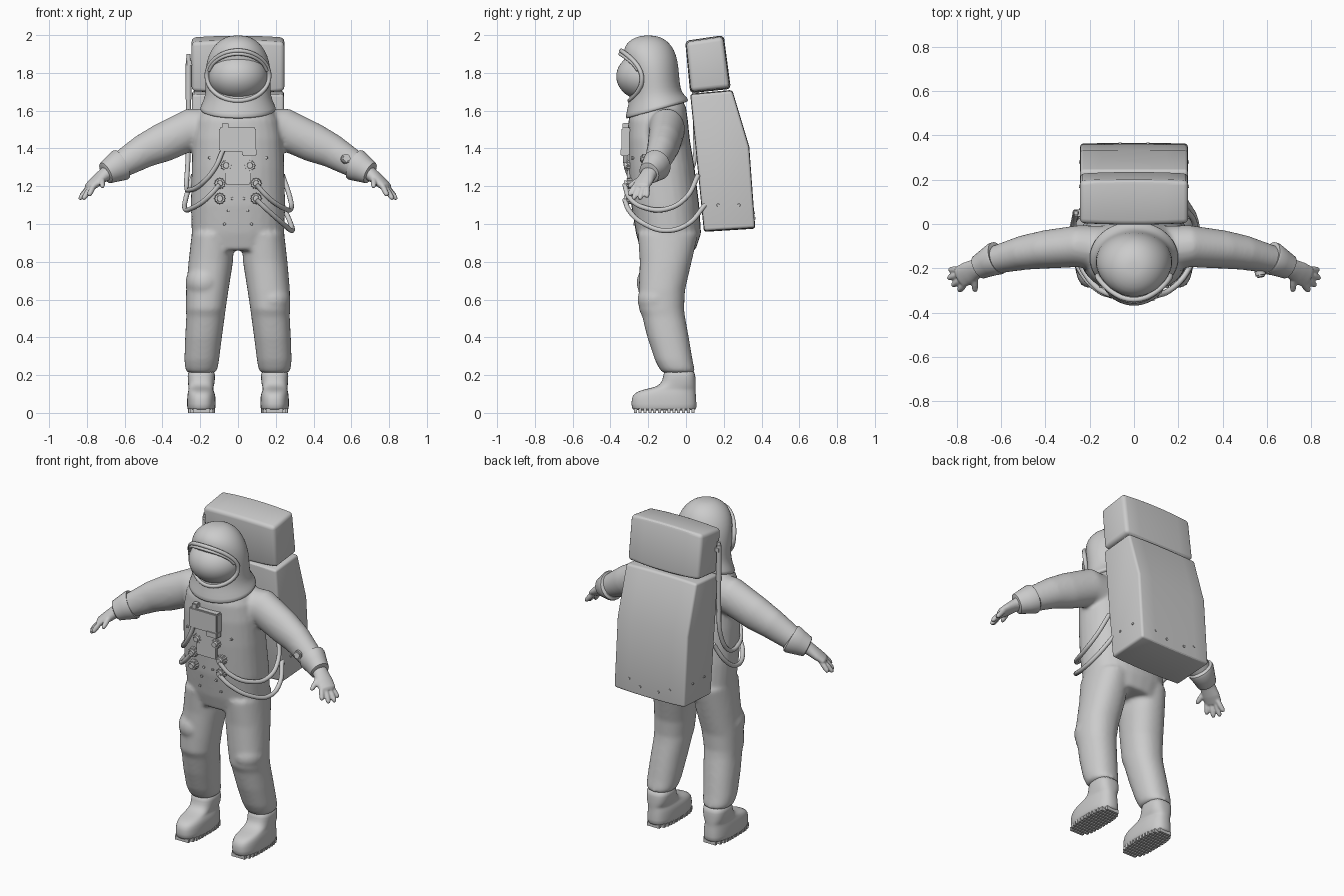
import bpy, bmesh, math
from mathutils import Vector, Matrix

cube = bpy.data.objects.get("Cube")
if cube:
    bpy.data.objects.remove(cube)

grey = bpy.data.materials.new("suit grey")
grey.use_nodes = True
grey.diffuse_color = (0.6, 0.6, 0.6, 1)
grey.node_tree.nodes["Principled BSDF"].inputs["Base Color"].default_value = (0.6, 0.6, 0.6, 1)


# ---- helpers ----
def finish(bm, name, mirror=False, voxel=0, subsurf=0, angle=35):
    bmesh.ops.recalc_face_normals(bm, faces=bm.faces)
    mesh = bpy.data.meshes.new(name)
    bm.to_mesh(mesh)
    bm.free()
    ob = bpy.data.objects.new(name, mesh)
    bpy.context.collection.objects.link(ob)
    mesh.materials.append(grey)
    bpy.ops.object.select_all(action='DESELECT')
    ob.select_set(True)
    bpy.context.view_layer.objects.active = ob
    bpy.ops.object.shade_smooth_by_angle(angle=math.radians(angle))
    if voxel:
        mod = ob.modifiers.new("blend", 'REMESH')
        mod.mode, mod.voxel_size, mod.use_smooth_shade = 'VOXEL', voxel, True
        mod = ob.modifiers.new("soften", 'SMOOTH')
        mod.factor, mod.iterations = 0.5, 8
    if subsurf:
        ob.modifiers.new("round", 'SUBSURF').levels = subsurf
    if mirror:
        ob.modifiers.new("mirror", 'MIRROR')
    return ob


def loft(bm, rings):
    loops = [[bm.verts.new(p) for p in ring] for ring in rings]
    for a, b in zip(loops, loops[1:]):
        for i in range(len(a)):
            j = (i + 1) % len(a)
            bm.faces.new((a[i], a[j], b[j], b[i]))
    bm.faces.new(loops[0])
    bm.faces.new(loops[-1])


def oval(center, u, v, n=28, power=1.0):
    out = []
    for i in range(n):
        t = math.tau * i / n
        c, s = math.cos(t), math.sin(t)
        c, s = (math.copysign(abs(k) ** power, k) for k in (c, s))
        out.append(Vector(center) + u * c + v * s)
    return out


def stack(bm, rows, side=1, power=1.0):
    """Horizontal ovals: z, x min, x max, y front, y back, optional slope."""
    rings = []
    for z, x0, x1, y0, y1, *slope in rows:
        k = slope[0] if slope else 0
        u = Vector(((x1 - x0) / 2, 0, 0))
        v = Vector((0, (y1 - y0) / 2, k * (y1 - y0) / 2))
        rings.append(oval((side * (x0 + x1) / 2, (y0 + y1) / 2, z), u, v, power=power))
    loft(bm, rings)


def limb(bm, rows, side=1, n=24):
    """Tube through x, y, z, upright radius, sideways radius."""
    pts = [Vector((side * r[0], r[1], r[2])) for r in rows]
    rings = []
    for i, r in enumerate(rows):
        d = (pts[min(i + 1, len(pts) - 1)] - pts[max(i - 1, 0)]).normalized()
        flat = d.cross(Vector((0, 0, 1))).normalized()
        rings.append(oval(pts[i], flat * r[4], flat.cross(d) * r[3], n))
    loft(bm, rings)


def ball(bm, loc, size, segments=32):
    m = Matrix.Translation(loc) @ Matrix.Diagonal((*size, 1))
    bmesh.ops.create_uvsphere(bm, u_segments=segments, v_segments=segments // 2, radius=1, matrix=m)


def box(bm, lo, hi, bevel=0.0):
    lo, hi = Vector(lo), Vector(hi)
    m = Matrix.Translation((lo + hi) / 2) @ Matrix.Diagonal((*(hi - lo), 1))
    verts = bmesh.ops.create_cube(bm, size=1, matrix=m)["verts"]
    if bevel:
        edges = list({e for v in verts for e in v.link_edges})
        bmesh.ops.bevel(bm, geom=edges, offset=bevel, segments=2, affect='EDGES')


def disc(bm, loc, r, depth, axis=(0, -1, 0), toothed=False, n=20):
    rot = Vector((0, 0, 1)).rotation_difference(Vector(axis)).to_matrix().to_4x4()
    m = Matrix.Translation(loc) @ rot
    verts = bmesh.ops.create_cone(bm, cap_ends=True, segments=n, radius1=r, radius2=r * 0.9, depth=depth, matrix=m)["verts"]
    if toothed:
        for i, v in enumerate(verts):
            if i // 2 % 2:
                v.co = Vector(loc) + (v.co - Vector(loc)) * 0.84


def hose(name, pts, r=0.013, cyclic=False):
    cu = bpy.data.curves.new(name, 'CURVE')
    cu.dimensions, cu.bevel_depth, cu.bevel_resolution, cu.use_fill_caps = '3D', r, 3, True
    sp = cu.splines.new('BEZIER')
    sp.bezier_points.add(len(pts) - 1)
    for bp, p in zip(sp.bezier_points, pts):
        bp.co = p
        bp.handle_left_type = bp.handle_right_type = 'AUTO'
    sp.use_cyclic_u, sp.resolution_u = cyclic, 8
    cu.materials.append(grey)
    bpy.context.collection.objects.link(bpy.data.objects.new(name, cu))


# ---- suit body: torso, legs and arms blended together ----
bm = bmesh.new()
stack(bm, [(z, -w, w, f, b) for z, w, f, b in (
    (0.86, .22, -.24, .05), (0.95, .245, -.265, .08), (1.1, .25, -.29, .07), (1.3, .245, -.305, .045),
    (1.45, .235, -.31, .02), (1.55, .215, -.305, .01), (1.62, .18, -.28, 0), (1.69, .11, -.23, -.04))], power=0.85)
for s in (1, -1):
    stack(bm, [(.95, .02, .245, -.255, .065), (.8, .026, .262, -.245, .03), (.65, .05, .275, -.25, -.005),
               (.55, .065, .276, -.25, -.01), (.51, .07, .274, -.232, -.005), (.4, .085, .28, -.205, .015),
               (.28, .1, .284, -.165, .035), (.235, .108, .28, -.142, .045), (.212, .12, .268, -.125, .045)], s, 0.9)
    limb(bm, [(.08, -.12, 1.49, .12, .11), (.25, -.1, 1.5, .112, .095), (.4, -.115, 1.43, .104, .087),
              (.5, -.13, 1.385, .09, .078), (.66, -.17, 1.29, .066, .06)], s)
ball(bm, (-.18, -.145, .69), (.098, .118, .1))
ball(bm, (.185, -.155, .6), (.093, .102, .09))
finish(bm, "suit_body", voxel=0.011)

# ---- cuffs and gloves ----
bm = bmesh.new()
limb(bm, [(.612, -.152, 1.318, .07, .062), (.615, -.153, 1.316, .084, .075), (.625, -.157, 1.311, .086, .076),
          (.66, -.174, 1.292, .074, .066), (.7, -.195, 1.27, .06, .056), (.704, -.197, 1.268, .05, .046)])
finish(bm, "cuffs", mirror=True)

bm = bmesh.new()
limb(bm, [(.68, -.185, 1.28, .04, .045), (.715, -.203, 1.255, .034, .045), (.75, -.222, 1.225, .029, .052),
          (.785, -.24, 1.197, .022, .05), (.795, -.245, 1.188, .012, .03)])
fingers = [((.78, -.205, 1.205), (.835, -.207, 1.142)), ((.785, -.225, 1.197), (.84, -.245, 1.13)),
           ((.778, -.25, 1.197), (.82, -.278, 1.13)), ((.763, -.268, 1.205), (.79, -.302, 1.15)),
           ((.72, -.235, 1.245), (.718, -.305, 1.195))]
for a, b in fingers:
    a, b = Vector(a), Vector(b)
    limb(bm, [(*a.lerp(b, t), r, r) for t, r in ((-.2, .013), (.5, .0155), (.85, .0135), (1, .008))], n=12)
finish(bm, "gloves", mirror=True, voxel=0.005).modifiers["soften"].iterations = 4

# ---- boots with tread ----
bm = bmesh.new()
stack(bm, [(.012, .125, .263, -.28, .05), (.02, .118, .27, -.288, .057), (.075, .118, .27, -.291, .055),
           (.105, .122, .267, -.275, .052), (.122, .132, .262, -.235, .052), (.135, .13, .262, -.165, .052),
           (.155, .124, .265, -.132, .052), (.19, .121, .267, -.12, .05), (.235, .122, .266, -.118, .046)], power=0.75)
finish(bm, "boots", mirror=True, subsurf=1, angle=180)
bm = bmesh.new()
for i in range(13):
    y = -.268 + i * .0255
    w = .071 * (1 - abs((y + .117) / .172) ** 4) ** 0.5
    box(bm, (.194 - w, y - .008, 0), (.194 + w, y + .008, .022))
finish(bm, "boot_treads", mirror=True)

# ---- helmet hood, visor and rim ----
bm = bmesh.new()
stack(bm, [(z, -w, w, f, b, k) for z, w, f, b, k in (
    (1.998, .03, -.225, -.175, 0), (1.99, .065, -.265, -.135, 0), (1.965, .108, -.31, -.092, 0),
    (1.92, .145, -.335, -.06, 0), (1.86, .168, -.325, -.042, 0), (1.79, .175, -.305, -.036, 0),
    (1.72, .173, -.298, -.03, 0), (1.675, .176, -.3, -.015, .1), (1.64, .19, -.312, .005, .2),
    (1.608, .205, -.322, .015, .28), (1.598, .2, -.318, .01, .28))])
finish(bm, "helmet_hood", subsurf=1, angle=180)

bm = bmesh.new()
ball(bm, (0, -.21, 1.782), (.158, .159, .13), 48)
finish(bm, "visor", angle=180)


def rim(rx, rz, zc, front):
    pts = []
    for i in range(24):
        t = math.tau * i / 24
        c, s = math.cos(t), math.sin(t)
        pts.append((rx * c, front + .085 * c * c - .022 * s, zc + rz * s))
    return pts


hose("helmet_rim", rim(.165, .132, 1.785, -.32), .012, True)
hose("visor_brim", rim(.158, .118, 1.782, -.328)[1:12], .009)

# ---- backpack ----
def pack(name, profile, half, crown, bevel):
    bm = bmesh.new()
    mid = sum((Vector(p) for p in profile), Vector((0, 0))) / len(profile)
    rings = []
    for t in (-1, -.6, -.2, .2, .6, 1):
        ring = [mid + (Vector(p) - mid) * (1 - crown * t * t) for p in profile]
        rings.append([Vector((t * half, p.x, p.y)) for p in ring])
    loft(bm, rings)
    bmesh.ops.recalc_face_normals(bm, faces=bm.faces)
    sharp = [e for e in bm.edges if e.calc_face_angle(0) > 0.6]
    bmesh.ops.bevel(bm, geom=sharp, offset=bevel, segments=3, profile=0.5, affect='EDGES')
    finish(bm, name, angle=30)


pack("backpack_lower", [(.022, 1.69), (.245, 1.71), (.335, 1.41), (.367, .975), (.095, .958)], .243, .015, .014)
pack("backpack_upper", [(-.005, 1.97), (.2, 2.0), (.238, 1.715), (.022, 1.692)], .245, .06, .022)

bm = bmesh.new()
for x in (-.14, .14):
    for y, z in ((.17, 1.1), (.28, 1.1)):
        disc(bm, (math.copysign(.243, x), y, z), .008, .01, (math.copysign(1, x), 0, 0))
    disc(bm, (x, .358, 1.06), .008, .012, (0, 1, 0))
    disc(bm, (x * .45, .362, 1.03), .008, .012, (0, 1, 0))
disc(bm, (-.262, .05, 1.77), .016, .22, (0, 0, 1))
disc(bm, (-.262, .05, 1.885), .011, .03, (0, 0, 1))
box(bm, (-.27, .035, 1.84), (-.23, .065, 1.865))
finish(bm, "backpack_fittings")

# ---- chest control unit ----
bm = bmesh.new()
box(bm, (-.1, -.342, 1.385), (.095, -.29, 1.51), .006)
box(bm, (.02, -.348, 1.36), (.098, -.3, 1.4), .006)
box(bm, (-.085, -.335, 1.505), (-.05, -.3, 1.535), .004)
box(bm, (-.07, -.312, 1.21), (.068, -.27, 1.385), .006)
finish(bm, "chest_unit")

# ---- hose connectors and rivets ----
bm = bmesh.new()
for s in (1, -1):
    for x, z in ((.063, 1.31), (.096, 1.215), (.096, 1.135)):
        disc(bm, (s * x, -.3, z), .031, .03, toothed=True, n=24)
        disc(bm, (s * x, -.318, z), .017, .02)
    for x, z, y in ((.15, 1.35, -.282), (.03, 1.135, -.291), (.05, 1.07, -.284), (.072, 1.0, -.27)):
        disc(bm, (s * x, y, z), .008, .014, n=10)
finish(bm, "connectors")

bm = bmesh.new()
disc(bm, (.57, -.218, 1.345), .026, .03, (.15, -1, .15))
disc(bm, (.572, -.234, 1.347), .018, .012, (.15, -1, .15))
finish(bm, "wrist_gauge")

# ---- hoses ----
for s, side in ((1, "left"), (-1, "right")):
    hose(side + "_upper_hose", [(s * .096, -.325, 1.21), (s * .16, -.3, 1.14), (s * .24, -.215, 1.085),
                                (s * .28, -.1, 1.08), (s * .275, 0, 1.14), (s * .235, .065, 1.26)])
left_low = [(.096, -.325, 1.13), (.16, -.3, 1.07), (.24, -.22, 1.0), (.285, -.1, .965), (.28, .01, 1.0), (.235, .1, 1.1)]
hose("left_lower_hose", left_low)
hose("right_chest_hose", [(-.08, -.32, 1.39), (-.12, -.315, 1.3), (-.19, -.265, 1.215), (-.255, -.15, 1.18),
                          (-.272, -.03, 1.2), (-.266, .04, 1.32), (-.262, .05, 1.5), (-.262, .05, 1.68)])
